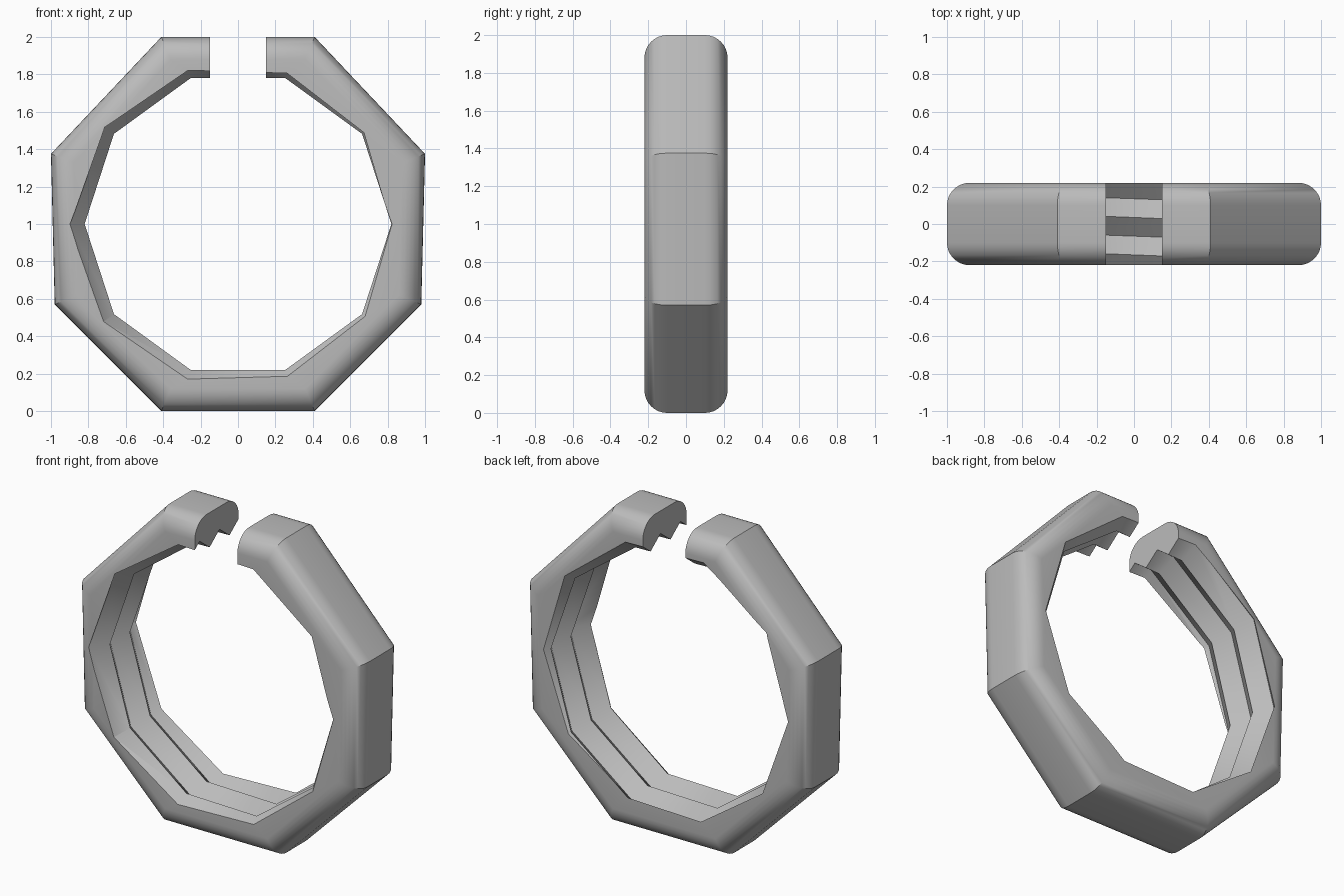
import bpy, bmesh, math

cube = bpy.data.objects.get("Cube")
if cube:
    bpy.data.objects.remove(cube, do_unlink=True)

HALF_DEPTH = 0.22
GAP = 0.15
PITCH = 0.2
CREST, ROOT = 0.82, 0.90
CENTRE_Z = 1.0

# Plain grey material
grey = bpy.data.materials.new("grey")
grey.use_nodes = True
grey.diffuse_color = (0.5, 0.5, 0.5, 1)
grey.node_tree.nodes["Principled BSDF"].inputs["Base Color"].default_value = grey.diffuse_color


def make_object(name, bm):
    bmesh.ops.recalc_face_normals(bm, faces=bm.faces)
    mesh = bpy.data.meshes.new(name)
    bm.to_mesh(mesh)
    bm.free()
    mesh.materials.append(grey)
    obj = bpy.data.objects.new(name, mesh)
    bpy.context.collection.objects.link(obj)
    return obj


# Eight-sided body with rounded front and back rims
half = [(0.41, 0), (0.98, 0.57), (1.0, 1.375), (0.41, 2.0)]
outline = half + [(-x, z) for x, z in reversed(half)]
bm = bmesh.new()
front = bm.faces.new([bm.verts.new((x, -HALF_DEPTH, z)) for x, z in outline])
ext = bmesh.ops.extrude_face_region(bm, geom=[front], use_keep_orig=True)
bmesh.ops.translate(bm, vec=(0, 2 * HALF_DEPTH, 0),
                    verts=[g for g in ext["geom"] if isinstance(g, bmesh.types.BMVert)])
bmesh.ops.recalc_face_normals(bm, faces=bm.faces)
rims = [e for e in bm.edges if abs(e.verts[0].co.y - e.verts[1].co.y) < 0.01]
bmesh.ops.bevel(bm, geom=rims, offset=0.12, segments=8, profile=0.5, affect='EDGES')
ring = make_object("split_threaded_ring", bm)

# Ten-sided open sweep whose inner side is a V thread
end = 72 + 36 * (0.5 - GAP / (2 * CREST * math.sin(math.radians(18))))
angles = [-180 - end] + [-252 + 36 * i for i in range(10)] + [end]
bm = bmesh.new()
sections = []
for i, angle in enumerate(angles):
    a = math.radians(angle)
    shift = -0.165 - PITCH * (angle + 90) / 360
    profile = [(CREST if k % 2 == 0 else ROOT, shift + k * PITCH / 2) for k in range(-5, 9)]
    profile += [(2.0, profile[-1][1]), (2.0, profile[0][1])]
    section = []
    for r, y in profile:
        if i in (0, len(angles) - 1):
            x = -GAP if i == 0 else GAP
            z = r * math.cos(math.radians(18))
        else:
            x, z = r * math.cos(a), r * math.sin(a)
        section.append(bm.verts.new((x, y, CENTRE_Z + z)))
    sections.append(section)
for s, t in zip(sections, sections[1:]):
    n = len(s)
    for k in range(n):
        bm.faces.new((s[k], s[(k + 1) % n], t[(k + 1) % n], t[k]))
bm.faces.new(sections[0])
bm.faces.new(sections[-1])
cutter = make_object("thread_cutter", bm)
cutter.hide_render = True

# Keep the part of the body inside the threaded sweep
mod = ring.modifiers.new("thread", 'BOOLEAN')
mod.operation = 'INTERSECT'
mod.solver = 'EXACT'
mod.object = cutter
bpy.ops.object.select_all(action='DESELECT')
ring.select_set(True)
bpy.context.view_layer.objects.active = ring
bpy.ops.object.modifier_apply(modifier=mod.name)
bpy.data.objects.remove(cutter, do_unlink=True)
bpy.ops.object.shade_smooth_by_angle(angle=math.radians(30))
